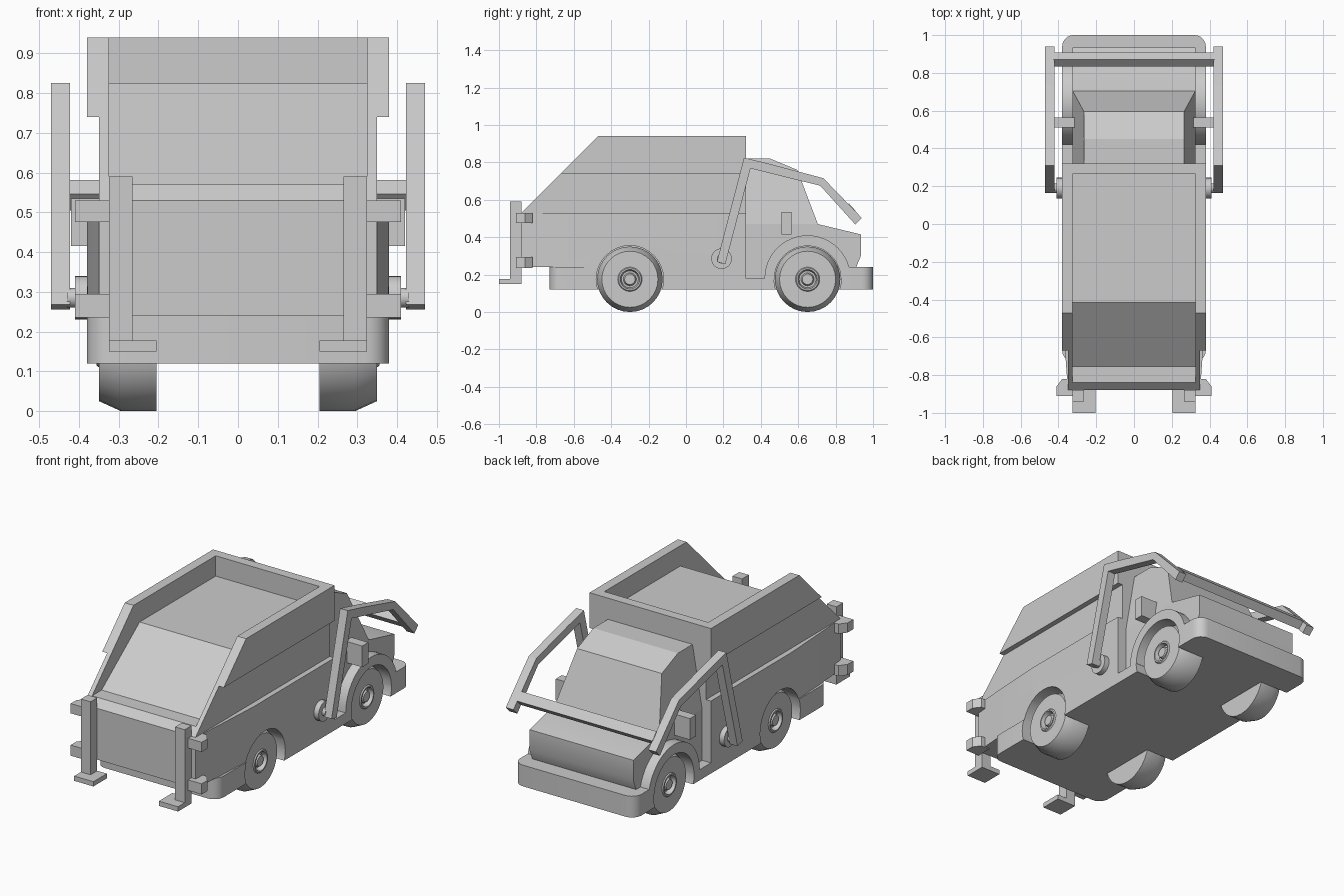
import bpy, bmesh
from math import sin, cos, pi, radians
from mathutils import Vector

if "Cube" in bpy.data.objects:
    bpy.data.objects.remove(bpy.data.objects["Cube"])

WHEEL_Y = (-0.30, 0.65)
WHEEL_Z = 0.175


def finish(name, bm, mirror=False):
    bmesh.ops.recalc_face_normals(bm, faces=bm.faces)
    me = bpy.data.meshes.new(name)
    bm.to_mesh(me)
    bm.free()
    ob = bpy.data.objects.new(name, me)
    bpy.context.collection.objects.link(ob)
    if mirror:
        m = ob.modifiers.new("mirror", 'MIRROR')
        m.use_axis = (True, False, False)
        m.use_mirror_merge = False
    return ob


def prism(name, pts, offset, mirror=False, tweak=None):
    """Extrude a closed outline of 3D points by an offset."""
    bm = bmesh.new()
    f = bm.faces.new([bm.verts.new(p) for p in pts])
    r = bmesh.ops.extrude_face_region(bm, geom=[f])
    for v in r["geom"]:
        if isinstance(v, bmesh.types.BMVert):
            v.co += Vector(offset)
    if tweak:
        for v in bm.verts:
            tweak(v)
    return finish(name, bm, mirror)


def side(name, yz, x0, x1, mirror=False, tweak=None):
    return prism(name, [(x0, y, z) for y, z in yz], (x1 - x0, 0, 0), mirror, tweak)


def plan(name, half, z0, z1):
    """Extrude a left-right symmetric plan outline upward."""
    xy = half + [(-x, y) for x, y in reversed(half)]
    return prism(name, [(x, y, z0) for x, y in xy], (0, 0, z1 - z0))


def box(name, x0, x1, y0, y1, z0, z1, mirror=True):
    return side(name, [(y0, z0), (y1, z0), (y1, z1), (y0, z1)], x0, x1, mirror)


def arc(cy, cz, r, a0, a1, n):
    return [(cy + r * cos(radians(a0 + (a1 - a0) * i / n)),
             cz + r * sin(radians(a0 + (a1 - a0) * i / n))) for i in range(n + 1)]


def activate(ob):
    bpy.ops.object.select_all(action='DESELECT')
    ob.select_set(True)
    bpy.context.view_layer.objects.active = ob


def smooth(ob, angle=35):
    activate(ob)
    bpy.ops.object.shade_smooth_by_angle(angle=radians(angle))


def lathe(name, xr, y, z, n=32):
    """Spin an (x, radius) profile about a side-to-side axle."""
    bm = bmesh.new()
    vs = [bm.verts.new((x, y + r, z)) for x, r in xr]
    es = [bm.edges.new(p) for p in zip(vs, vs[1:])]
    bmesh.ops.spin(bm, geom=vs + es, cent=(0, y, z), axis=(1, 0, 0),
                   angle=2 * pi, steps=n, use_duplicate=False)
    bmesh.ops.remove_doubles(bm, verts=bm.verts, dist=1e-5)
    ob = finish(name, bm, True)
    smooth(ob)
    return ob


# Chassis skirt and floor with rounded ends
tail = arc(0.32, -0.67, 0.06, -90, 0, 6)
nose = arc(0.32, 0.94, 0.06, 0, 90, 6)
skirt = plan("rear_skirt", tail + [(0.38, 0.32)], 0.12, 0.24)
floor = plan("front_floor", [(0.38, 0.32), (0.38, 0.80)], 0.12, 0.18)
bumper = plan("cab_bumper", [(0.38, 0.80)] + nose, 0.12, 0.24)

# Lower body, narrowing to the tailgate
lower = plan("lower_body", [(0.35, -0.88), (0.365, -0.67), (0.38, -0.40), (0.38, 0.32)], 0.24, 0.53)

# Load bed: sloping floor inside tall walls with an overhanging rim
side("load_floor", [(-0.88, 0.53), (0.265, 0.53), (0.265, 0.825), (-0.415, 0.825),
                    (-0.755, 0.57), (-0.84, 0.57)], -0.325, 0.325)
side("bed_side_wall", [(-0.88, 0.53), (0.32, 0.53), (0.32, 0.74), (-0.67, 0.74)], 0.325, 0.35, True)
side("bed_rim", [(-0.67, 0.74), (0.32, 0.74), (0.32, 0.94), (-0.47, 0.94)], 0.325, 0.38, True)
box("bed_head_wall", -0.325, 0.325, 0.265, 0.32, 0.53, 0.94, False)

# Cab: hood block and tapered upper cabin
cab = side("cab_lower", [(0.32, 0.18), (0.80, 0.18), (0.91, 0.24), (0.935, 0.30), (0.935, 0.415),
                         (0.705, 0.47), (0.32, 0.47)], -0.325, 0.325)


def taper(v):
    if v.co.z > 0.6:
        v.co.x *= 0.265 / 0.325


side("cab_upper", [(0.32, 0.47), (0.705, 0.47), (0.595, 0.76), (0.45, 0.82), (0.32, 0.82)],
     -0.325, 0.325, False, taper)

# Front fender arches
fender = side("front_fender", arc(0.65, 0.18, 0.23, 0, 180, 24) + arc(0.65, 0.175, 0.178, 180, 0, 24),
              0.30, 0.38, True)
smooth(fender)

# Wheel wells cut from the body parts
for y in WHEEL_Y:
    cutter = side("well_cutter", arc(y, WHEEL_Z, 0.18, 0, 348.75, 31), 0.20, 0.50, True)
    cutter.hide_render = True
    for ob in (skirt, floor, bumper, lower, cab):
        m = ob.modifiers.new("well", 'BOOLEAN')
        m.operation = 'DIFFERENCE'
        m.solver = 'EXACT'
        m.object = cutter
        activate(ob)
        bpy.ops.object.modifier_apply(modifier=m.name)
    bpy.data.objects.remove(cutter)
for ob in (skirt, floor, bumper, lower, cab):
    smooth(ob, 25)

# Wheels with chamfered tyre and stepped hub
for label, y in zip(("rear_wheel", "front_wheel"), WHEEL_Y):
    lathe(label, [(0.205, 0), (0.205, 0.175), (0.295, 0.175), (0.35, 0.15), (0.35, 0.065),
                  (0.356, 0.06), (0.356, 0.052), (0.33, 0.045), (0.33, 0.035),
                  (0.35, 0.028), (0.35, 0)], y, WHEEL_Z)

# Tailgate posts, feet and corner brackets
box("tail_post", 0.265, 0.325, -0.94, -0.88, 0.15, 0.59)
box("tail_foot", 0.205, 0.325, -1.0, -0.88, 0.15, 0.177)
for z0, z1 in ((0.475, 0.53), (0.235, 0.295)):
    outline = [(0.325, -0.91), (0.41, -0.91), (0.41, -0.86), (0.38, -0.82), (0.325, -0.82)]
    prism("corner_bracket", [(x, y, z0) for x, y in outline], (0, 0, z1 - z0), True)

# Lifting arms, pivots and crossbar
side("lift_arm", [(0.165, 0.268), (0.21, 0.256), (0.345, 0.768), (0.718, 0.675), (0.905, 0.468),
                  (0.94, 0.503), (0.735, 0.715), (0.455, 0.79), (0.31, 0.825)], 0.422, 0.47, True)
lathe("arm_pivot", [(0.36, 0), (0.36, 0.055), (0.41, 0.055), (0.41, 0.025), (0.43, 0.025), (0.43, 0)],
      0.19, 0.285, 24)
side("lift_crossbar", [(0.835, 0.546), (0.871, 0.581), (0.908, 0.54), (0.873, 0.505)], -0.425, 0.425)

# Side mirror boxes
box("side_mirror", 0.28, 0.42, 0.51, 0.565, 0.415, 0.535)
